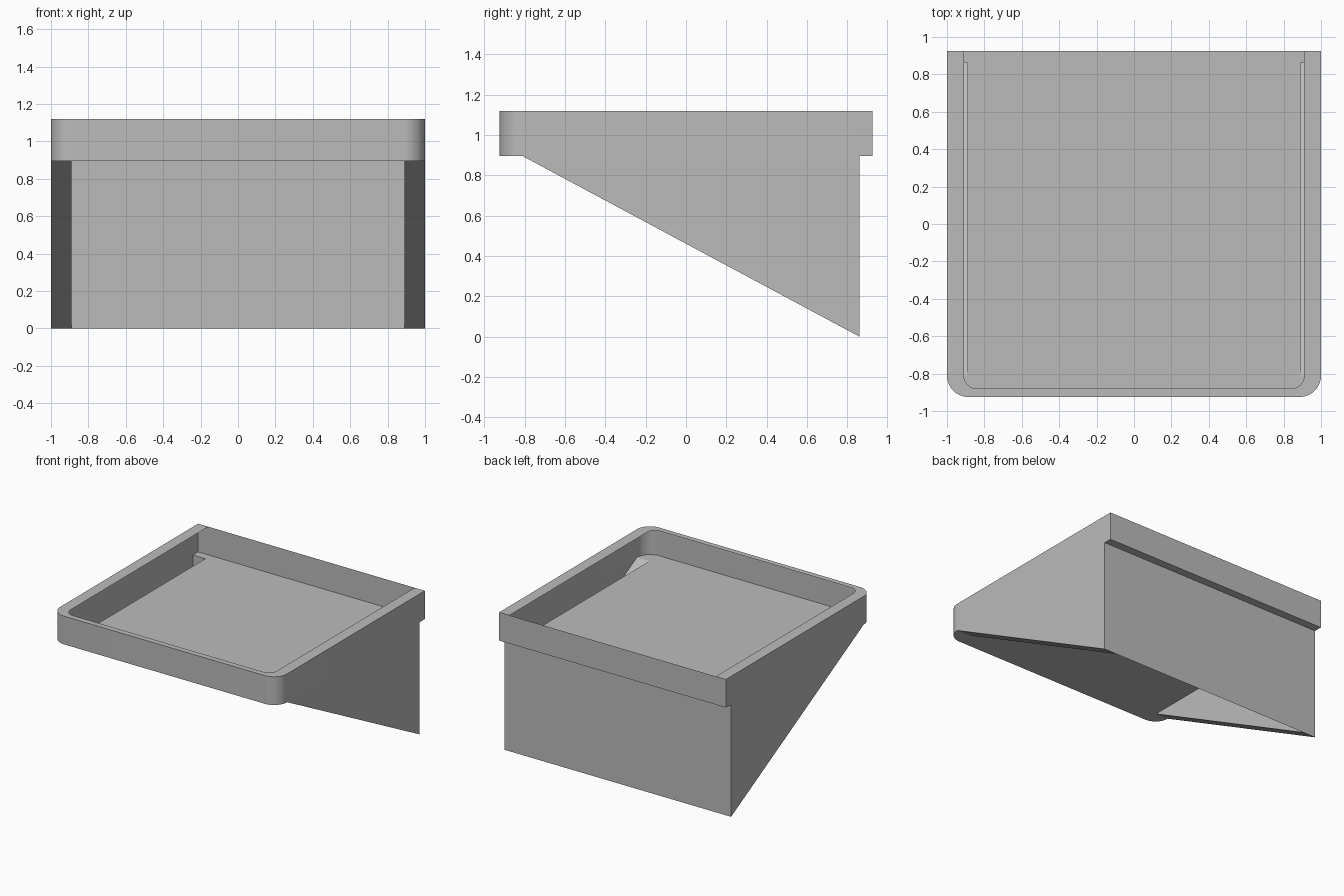
import bpy, bmesh, math

cube = bpy.data.objects.get("Cube")
if cube:
    bpy.data.objects.remove(cube, do_unlink=True)

grey = bpy.data.materials.new("plain_grey")
grey.use_nodes = True
colour = (0.5, 0.5, 0.5, 1)
grey.diffuse_color = colour
grey.node_tree.nodes["Principled BSDF"].inputs["Base Color"].default_value = colour

# Main dimensions
W, D = 1.0, 0.925             # half width and half depth
TOP, FLOOR = 1.12, 0.895      # rim top and tray floor
INNER = 0.89                  # inner side of the brackets
BACK, FRONT = 0.86, -0.81     # bracket ends
STEPS = 12


def make(name, faces, smooth=False):
    """Build a sheet object from lists of corner points."""
    bm = bmesh.new()
    for pts in faces:
        bm.faces.new([bm.verts.new(p) for p in pts])
    bmesh.ops.remove_doubles(bm, verts=bm.verts, dist=0.0005)
    mesh = bpy.data.meshes.new(name)
    bm.to_mesh(mesh)
    bm.free()
    mesh.materials.append(grey)
    obj = bpy.data.objects.new(name, mesh)
    bpy.context.collection.objects.link(obj)
    if smooth:
        bpy.ops.object.select_all(action='DESELECT')
        bpy.context.view_layer.objects.active = obj
        obj.select_set(True)
        bpy.ops.object.shade_smooth_by_angle(angle=math.radians(30))
    return obj


def u_path(half_x, front_y, radius):
    """U-shaped outline from back left round the front to back right."""
    pts = [(-half_x, D)]
    for sx, start in ((-1, math.pi), (1, 1.5 * math.pi)):
        for i in range(STEPS + 1):
            a = start + i / STEPS * math.pi / 2
            pts.append((sx * (half_x - radius) + radius * math.cos(a),
                        front_y + radius + radius * math.sin(a)))
    return pts + [(half_x, D)]


def at(points, z):
    return [(x, y, z) for x, y in points]


outer = u_path(W, -D, FRONT + D)
inner = u_path(0.91, -0.88, 0.07)

# Tray wall, a thin upright band closed across the back
ring = list(zip(outer, outer[1:] + outer[:1]))
make("tray_wall", [at((a, b), FLOOR) + at((b, a), TOP) for a, b in ring], smooth=True)

# Flat lip on the two sides and the front
make("rim_lip", [at((outer[i], outer[i + 1], inner[i + 1], inner[i]), TOP)
                 for i in range(len(outer) - 1)])

# Tray floor: rounded front, middle between the brackets, and back strip
make("tray_floor", [
    at(outer[1:-1] + [(INNER, FRONT), (-INNER, FRONT)], FLOOR),
    at([(-INNER, FRONT), (INNER, FRONT), (INNER, BACK), (-INNER, BACK)], FLOOR),
    at([(-W, BACK), (-INNER, BACK), (INNER, BACK), (W, BACK), (W, D), (-W, D)], FLOOR),
])

# Hollow triangular brackets, open at the top
for side, s in (("right", -1), ("left", 1)):
    tri = [(FRONT, FLOOR), (BACK, 0), (BACK, FLOOR)]
    out = [(s * W, y, z) for y, z in tri]
    inn = [(s * INNER, y, z) for y, z in tri]
    slope = [out[0], inn[0], inn[1], out[1]]
    faces = [out, inn[::-1], slope]
    if s < 0:
        faces = [f[::-1] for f in faces]
    make(side + "_bracket", faces)

# Upright back panel
make("back_panel", [[(W, BACK, 0), (-W, BACK, 0), (-W, BACK, FLOOR), (W, BACK, FLOOR)]])
